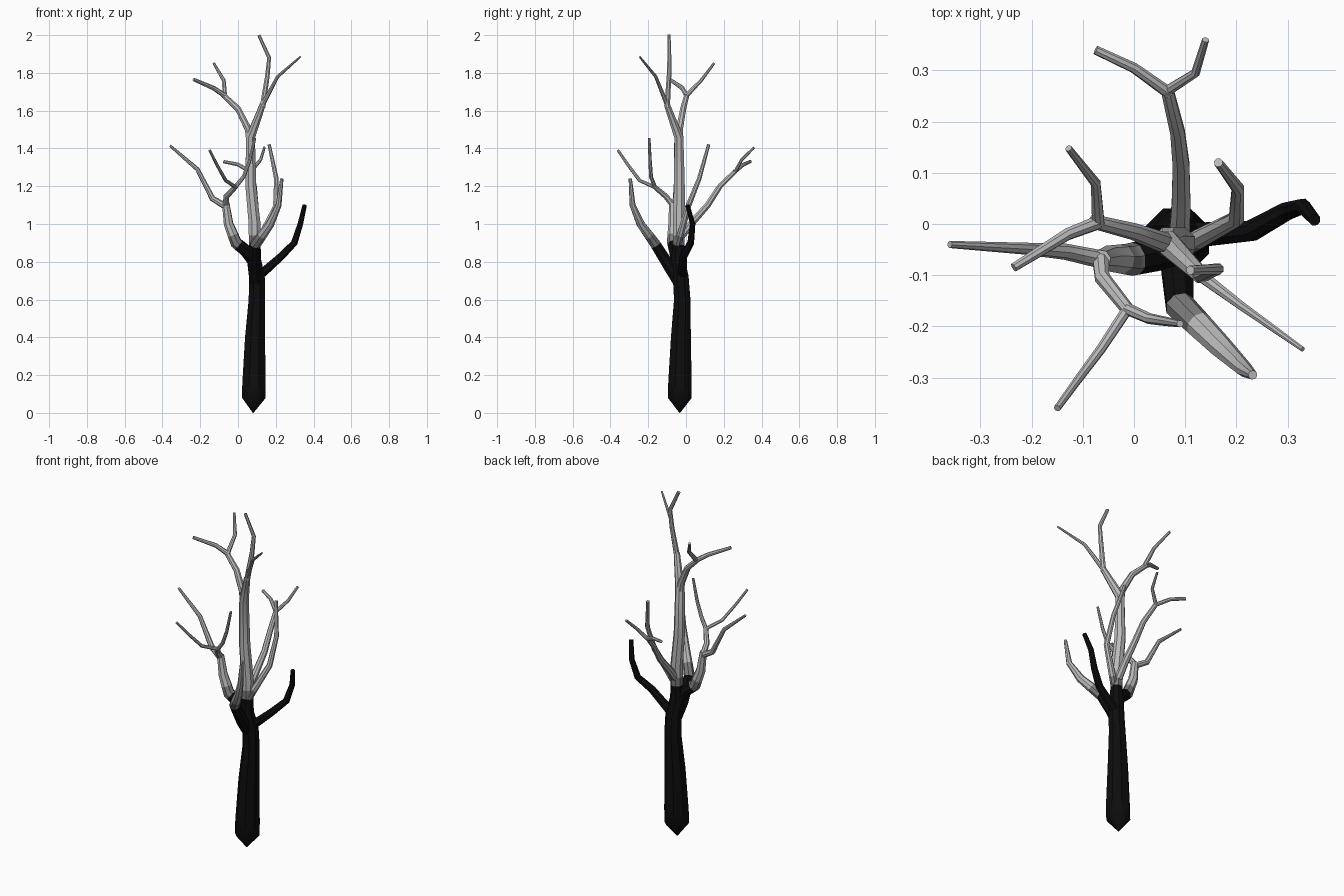
import bpy, bmesh, math
from mathutils import Vector

cube = bpy.data.objects.get("Cube")
if cube:
    bpy.data.objects.remove(cube, do_unlink=True)

SIDES = 8
BAND_LOW, BAND_HIGH = 0.89, 0.94   # heights where dark bark fades to pale


def make_material(name, value):
    mat = bpy.data.materials.new(name)
    mat.use_nodes = True
    colour = (value, value, value, 1)
    mat.diffuse_color = colour
    bsdf = mat.node_tree.nodes["Principled BSDF"]
    bsdf.inputs["Base Color"].default_value = colour
    bsdf.inputs["Roughness"].default_value = 0.9
    return mat


BARK = [make_material("black bark", 0.004),
        make_material("grey bark", 0.2),
        make_material("pale bark", 0.5)]


def split_at_bands(path):
    """Insert extra points where the path crosses the colour heights."""
    out = [path[0]]
    for (p, rp), (q, rq) in zip(path, path[1:]):
        for h in (BAND_LOW, BAND_HIGH):
            if p.z < h - 0.005 and q.z > h + 0.005:
                t = (h - p.z) / (q.z - p.z)
                out.append((p.lerp(q, t), rp + (rq - rp) * t))
        out.append((q, rq))
    return out


def tube(name, points, radii, dark=False):
    """Tapered limb through points; radii is (start, end) or one per point."""
    pts = [Vector(p) for p in points]
    if len(radii) != len(pts):
        lengths = [0]
        for a, b in zip(pts, pts[1:]):
            lengths.append(lengths[-1] + (b - a).length)
        start, end = radii
        radii = [start + (end - start) * l / lengths[-1] for l in lengths]
    path = split_at_bands(list(zip(pts, radii)))
    pts = [p for p, r in path]
    bm = bmesh.new()
    rings = []
    side = Vector((1, 0, 0))
    for i, (p, r) in enumerate(path):
        before = (p - pts[i - 1]).normalized() if i else Vector()
        after = (pts[i + 1] - p).normalized() if i + 1 < len(pts) else Vector()
        axis = (before + after).normalized()
        side = (side - axis * side.dot(axis)).normalized()
        up = axis.cross(side)
        ring = []
        for k in range(SIDES):
            a = math.tau * (k + 0.5) / SIDES
            ring.append(bm.verts.new(p + (side * math.cos(a) + up * math.sin(a)) * r))
        rings.append(ring)
    for i, (low, high) in enumerate(zip(rings, rings[1:])):
        z = (pts[i].z + pts[i + 1].z) / 2
        shade = 0 if dark or z < BAND_LOW else 1 if z < BAND_HIGH else 2
        for k in range(SIDES):
            n = (k + 1) % SIDES
            bm.faces.new((low[k], low[n], high[n], high[k])).material_index = shade
    bm.faces.new(rings[0][::-1])
    bm.faces.new(rings[-1]).material_index = shade
    mesh = bpy.data.meshes.new(name)
    bm.to_mesh(mesh)
    bm.free()
    for mat in BARK:
        mesh.materials.append(mat)
    obj = bpy.data.objects.new(name, mesh)
    bpy.context.collection.objects.link(obj)
    bpy.ops.object.select_all(action="DESELECT")
    obj.select_set(True)
    bpy.context.view_layer.objects.active = obj
    bpy.ops.object.shade_smooth_by_angle(angle=math.radians(40))


# Trunk with pointed root
tube("trunk", [(.08, -.033, 0), (.083, -.033, .08), (.085, -.032, .16), (.09, -.027, .4),
               (.1, -.02, .6), (.1, -.028, .72), (.085, -.042, .81), (.088, -.04, .87)],
     [.002, .068, .067, .057, .047, .045, .04, .036], dark=True)

# Central leader and its crown
tube("leader", [(.088, -.04, .84), (.088, -.038, 1), (.068, -.035, 1.2),
                (.066, -.038, 1.46), (.13, -.1, 1.63)],
     [.033, .034, .031, .026, .017])
tube("leader_tip", [(.13, -.1, 1.62), (.155, -.09, 1.78), (.165, -.088, 1.88),
                    (.11, -.09, 2)], (.016, .009))
tube("leader_fork", [(.13, -.1, 1.63), (.21, -.16, 1.78), (.33, -.245, 1.885)],
     (.013, .005))
tube("crown_limb", [(.066, -.038, 1.42), (.055, -.035, 1.5), (0, -.015, 1.61),
                    (-.08, .005, 1.685)], (.022, .014))
tube("crown_back_twig", [(-.07, .003, 1.68), (-.075, .08, 1.76), (-.128, .148, 1.85)],
     (.013, .007))
tube("crown_side_twig", [(-.07, .003, 1.68), (-.13, -.02, 1.72), (-.235, -.085, 1.765)],
     (.014, .009))

# Back limb with two twigs
tube("back_limb", [(.088, -.03, .93), (.092, .035, 1.01), (.092, .115, 1.1),
                   (.085, .18, 1.2), (.065, .262, 1.28)], (.022, .013))
tube("back_right_twig", [(.07, .255, 1.275), (0, .305, 1.315), (-.075, .34, 1.33)],
     (.012, .009))
tube("back_left_twig", [(.065, .26, 1.275), (.12, .295, 1.34), (.14, .36, 1.405)],
     (.011, .007))

# Slender upright limb on the left
tube("left_slender_limb", [(.09, -.05, .87), (.125, -.03, .94), (.2, .01, 1.09),
                           (.203, .07, 1.24), (.165, .12, 1.42)], (.021, .009))

# Front limb
tube("front_limb", [(.095, -.03, .68), (.085, -.085, .77), (.09, -.16, .89),
                    (.17, -.24, 1), (.215, -.283, 1.1), (.232, -.295, 1.24)],
     [.034, .034, .03, .023, .016, .009])

# Bare black limb on the left
tube("left_black_limb", [(.09, -.02, .71), (.14, -.02, .75), (.23, -.013, .83),
                         (.298, .025, .9), (.33, .035, 1), (.353, .008, 1.1)],
     (.027, .012), dark=True)

# Right limb with its outer and front branches
tube("right_limb", [(.085, -.045, .8), (.04, -.06, .86), (-.01, -.07, .9),
                    (-.05, -.068, 1), (-.065, -.07, 1.11)],
     [.034, .033, .032, .026, .02])
tube("right_outer_branch", [(-.06, -.07, 1.09), (-.135, -.054, 1.135),
                            (-.215, -.048, 1.29), (-.36, -.04, 1.415)], (.018, .007))
tube("right_front_branch", [(-.065, -.07, 1.1), (-.062, -.105, 1.145),
                            (-.01, -.17, 1.2)], (.017, .013))
tube("front_outer_twig", [(-.012, -.165, 1.195), (-.065, -.245, 1.23),
                          (-.11, -.305, 1.31), (-.15, -.36, 1.39)], (.011, .007))
tube("front_inner_twig", [(-.015, -.165, 1.195), (.03, -.185, 1.25),
                          (.06, -.19, 1.33), (.09, -.195, 1.455)], (.012, .007))
